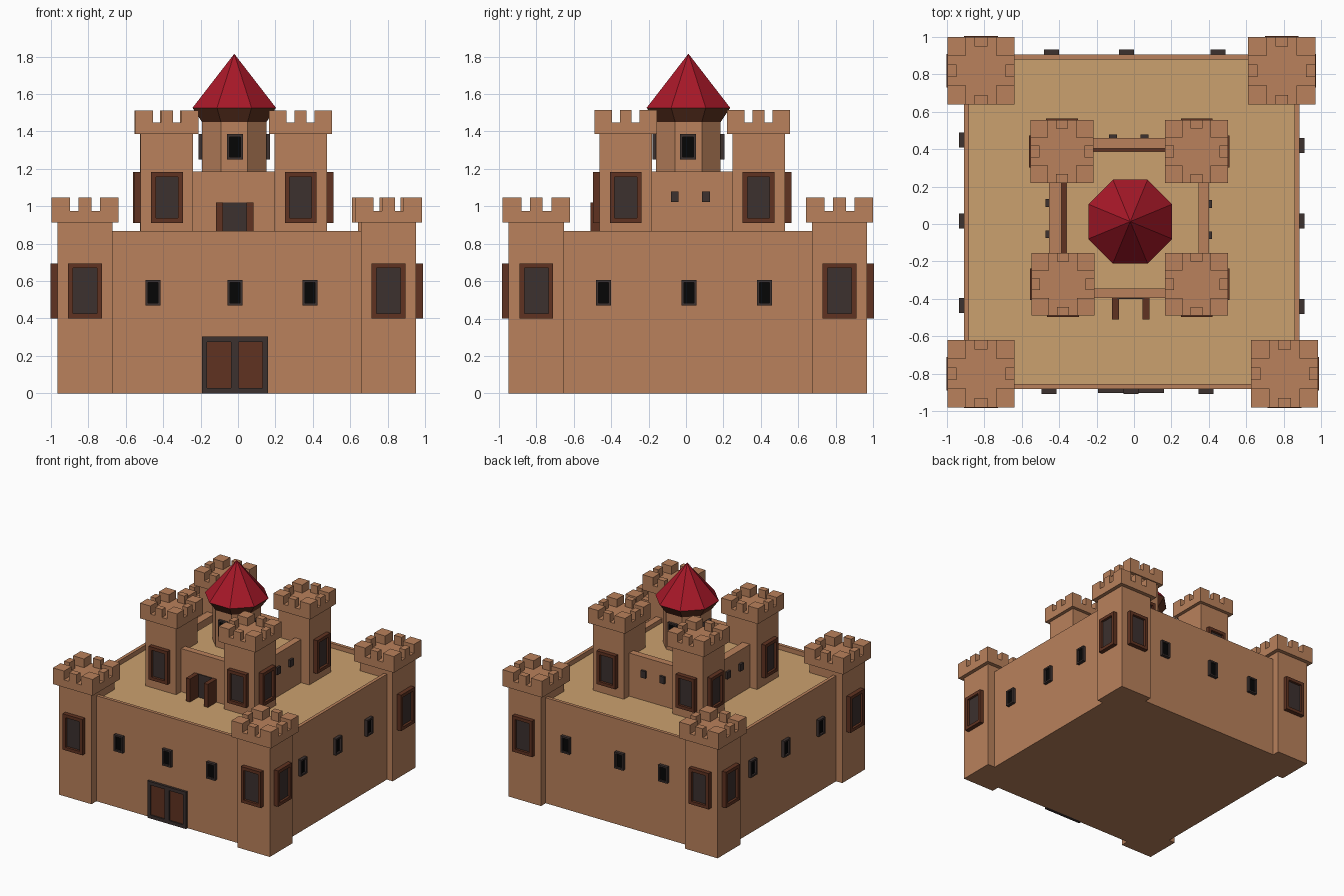
import bpy, bmesh, math
from mathutils import Matrix

if "Cube" in bpy.data.objects:
    bpy.data.objects.remove(bpy.data.objects["Cube"])


def material(name, r, g, b):
    m = bpy.data.materials.new(name)
    m.diffuse_color = tuple((c / 255) ** 2.2 for c in (r, g, b)) + (1,)
    m.use_nodes = True
    m.node_tree.nodes["Principled BSDF"].inputs["Base Color"].default_value = m.diffuse_color
    return m


STONE = material("stone", 184, 128, 92)
SAND = material("sand", 202, 160, 110)
WOOD = material("wood", 96, 54, 38)
IRON = material("iron", 62, 52, 50)
BLACK = material("black", 14, 14, 14)
RED = material("red", 165, 30, 44)


def finish(name, bm, mat):
    me = bpy.data.meshes.new(name)
    bm.to_mesh(me)
    bm.free()
    me.materials.append(mat)
    ob = bpy.data.objects.new(name, me)
    bpy.context.collection.objects.link(ob)
    return ob


def boxes(name, mat, items):
    """One object from boxes given as (x0, x1, y0, y1, z0, z1)."""
    bm = bmesh.new()
    for x0, x1, y0, y1, z0, z1 in items:
        mtx = Matrix.Translation(((x0 + x1) / 2, (y0 + y1) / 2, (z0 + z1) / 2))
        size = Matrix.Diagonal((abs(x1 - x0), abs(y1 - y0), abs(z1 - z0), 1))
        bmesh.ops.create_cube(bm, size=1, matrix=mtx @ size)
    return finish(name, bm, mat)


def facing(axis, sign, p, depth, u0, u1, z0, z1):
    """Box standing out of a wall at p along +-x or +-y."""
    a, b = sorted((p - sign * 0.01, p + sign * depth))
    return (a, b, u0, u1, z0, z1) if axis == "x" else (u0, u1, a, b, z0, z1)


def window(name, axis, sign, p, u, w, z0, z1, bar, depth, frame, pane):
    l, r = u - w / 2, u + w / 2
    f = lambda *a: facing(axis, sign, p, depth, *a)
    boxes(name + "_frame", frame, [
        f(l, l + bar, z0, z1), f(r - bar, r, z0, z1),
        f(l + bar, r - bar, z0, z0 + bar), f(l + bar, r - bar, z1 - bar, z1)])
    boxes(name + "_pane", pane, [
        facing(axis, sign, p, depth * 0.45, l + bar, r - bar, z0 + bar, z1 - bar)])


def tower(name, cx, cy, half, cap, z0, z1, z2, z3, win, sides):
    boxes(name + "_shaft", STONE, [(cx - half, cx + half, cy - half, cy + half, z0, z1)])
    # overhanging cap: corner blocks and one merlon in the middle of each side
    s = cap / 0.18
    corner, t, m = 0.10 * s, 0.05 * s, 0.034 * s
    parts = [(cx - cap, cx + cap, cy - cap, cy + cap, z1, z2)]
    for sx in (-1, 1):
        parts.append((cx + sx * cap, cx + sx * (cap - t), cy - m, cy + m, z2, z3))
        parts.append((cx - m, cx + m, cy + sx * cap, cy + sx * (cap - t), z2, z3))
        for sy in (-1, 1):
            parts.append((cx + sx * cap, cx + sx * (cap - corner),
                          cy + sy * cap, cy + sy * (cap - corner), z2, z3))
    boxes(name + "_cap", STONE, parts)
    w, wz0, wz1 = win
    for axis, sign in sides:
        p, u = (cx, cy) if axis == "x" else (cy, cx)
        window(name + "_window", axis, sign, p + sign * half, u, w, wz0, wz1,
               0.026, 0.036, WOOD, IRON)


def octagon(name, mat, r1, r2, z0, z1):
    """Octagonal frustum with flats facing the axes; r1, r2 are apothems."""
    k = 1 / math.cos(math.pi / 8)
    bm = bmesh.new()
    mtx = Matrix.Translation((-0.02, 0.013, (z0 + z1) / 2)) @ Matrix.Rotation(math.pi / 8, 4, "Z")
    bmesh.ops.create_cone(bm, cap_ends=True, segments=8, radius1=r1 * k, radius2=r2 * k,
                          depth=z1 - z0, matrix=mtx)
    return finish(name, bm, mat)


# Outer wall: solid body with a thin parapet around the courtyard
X0, X1, Y0, Y1, TOP, YARD = -0.91, 0.885, -0.883, 0.907, 0.868, 0.83
T = 0.027
boxes("outer_body", STONE, [(X0, X1, Y0, Y1, 0, YARD - 0.01)])
boxes("outer_parapet", STONE, [
    (X0, X1, Y0, Y0 + T, YARD - 0.01, TOP), (X0, X1, Y1 - T, Y1, YARD - 0.01, TOP),
    (X0, X0 + T, Y0 + T, Y1 - T, YARD - 0.01, TOP), (X1 - T, X1, Y0 + T, Y1 - T, YARD - 0.01, TOP)])
boxes("courtyard", SAND, [(X0 + T, X1 - T, Y0 + T, Y1 - T, YARD - 0.01, YARD)])

# Outer corner towers, windows on the two outward faces
for cx, cy in ((-0.818, 0.82), (0.79, 0.82), (-0.818, -0.8), (0.805, -0.8)):
    tower("corner_tower", cx, cy, 0.148, 0.18, 0, 0.913, 0.975, 1.047, (0.18, 0.4, 0.695),
          [("x", math.copysign(1, cx)), ("y", math.copysign(1, cy))])

# Small windows of the outer wall
for axis, sign, p, us in (("y", -1, Y0, (-0.455, -0.017, 0.385)),
                          ("y", 1, Y1, (-0.44, -0.04, 0.45)),
                          ("x", -1, X0, (-0.435, 0.015, 0.45)),
                          ("x", 1, X1, (-0.44, 0.015, 0.42))):
    for u in us:
        window("wall_window", axis, sign, p, u, 0.08, 0.47, 0.605, 0.013, 0.026, IRON, BLACK)

# Main gate
window("main_gate", "y", -1, Y0, -0.017, 0.353, 0, 0.303, 0.028, 0.02, IRON, WOOD)
boxes("main_gate_post", IRON, [facing("y", -1, Y0, 0.02, -0.038, 0.004, 0.028, 0.275)])

# Inner keep: walls, raised floor and the dark gutter beside it
KX0, KX1, KY0, KY1, KT = -0.455, 0.4, -0.396, 0.46, 1.185
boxes("keep_walls", STONE, [
    (KX0, KX1, KY0, -0.345, YARD, KT), (KX0, KX1, 0.405, KY1, YARD, KT),
    (KX0, -0.388, -0.345, 0.405, YARD, KT), (0.345, KX1, -0.345, 0.405, YARD, KT)])
boxes("keep_gutter", WOOD, [(-0.388, 0.345, -0.345, 0.405, YARD, 1.1)])
boxes("keep_floor", SAND, [(-0.36, 0.345, -0.345, 0.388, 1.1, 1.15)])

# Keep towers
for cx, cy in ((-0.385, 0.388), (0.335, 0.388), (-0.38, -0.322), (0.335, -0.322)):
    tower("keep_tower", cx, cy, 0.14, 0.168, YARD, 1.387, 1.447, 1.513, (0.17, 0.91, 1.183),
          [("x", math.copysign(1, cx)), ("y", math.copysign(1, cy))])

# Keep slit windows on the back and both sides
for axis, sign, p, us in (("y", 1, KY1, (-0.113, 0.057)), ("x", -1, KX0, (-0.055, 0.113)),
                          ("x", 1, KX1, (-0.06, 0.107))):
    for u in us:
        boxes("keep_slit", IRON, [facing(axis, sign, p, 0.018, u - 0.021, u + 0.021, 1.022, 1.08)])

# Keep gate with both leaves open
boxes("keep_gate_opening", IRON, [(-0.09, 0.055, KY0 - 0.006, KY0 + 0.01, YARD, 1.02)])
boxes("keep_gate_leaves", WOOD, [(-0.117, -0.08, -0.51, KY0, YARD, 1.02),
                                 (0.046, 0.083, -0.51, KY0, YARD, 1.02)])

# Central octagonal tower with flared eaves and pointed roof
octagon("central_tower", STONE, 0.172, 0.172, 1.14, 1.46)
octagon("central_eaves", WOOD, 0.172, 0.222, 1.45, 1.525)
octagon("central_roof", RED, 0.224, 0, 1.525, 1.815)
for axis, sign in (("x", -1), ("x", 1), ("y", -1), ("y", 1)):
    c, u = (-0.02, 0.011) if axis == "x" else (0.013, -0.016)
    window("central_window", axis, sign, c + sign * 0.172, u, 0.085, 1.25, 1.385,
           0.014, 0.02, IRON, BLACK)
